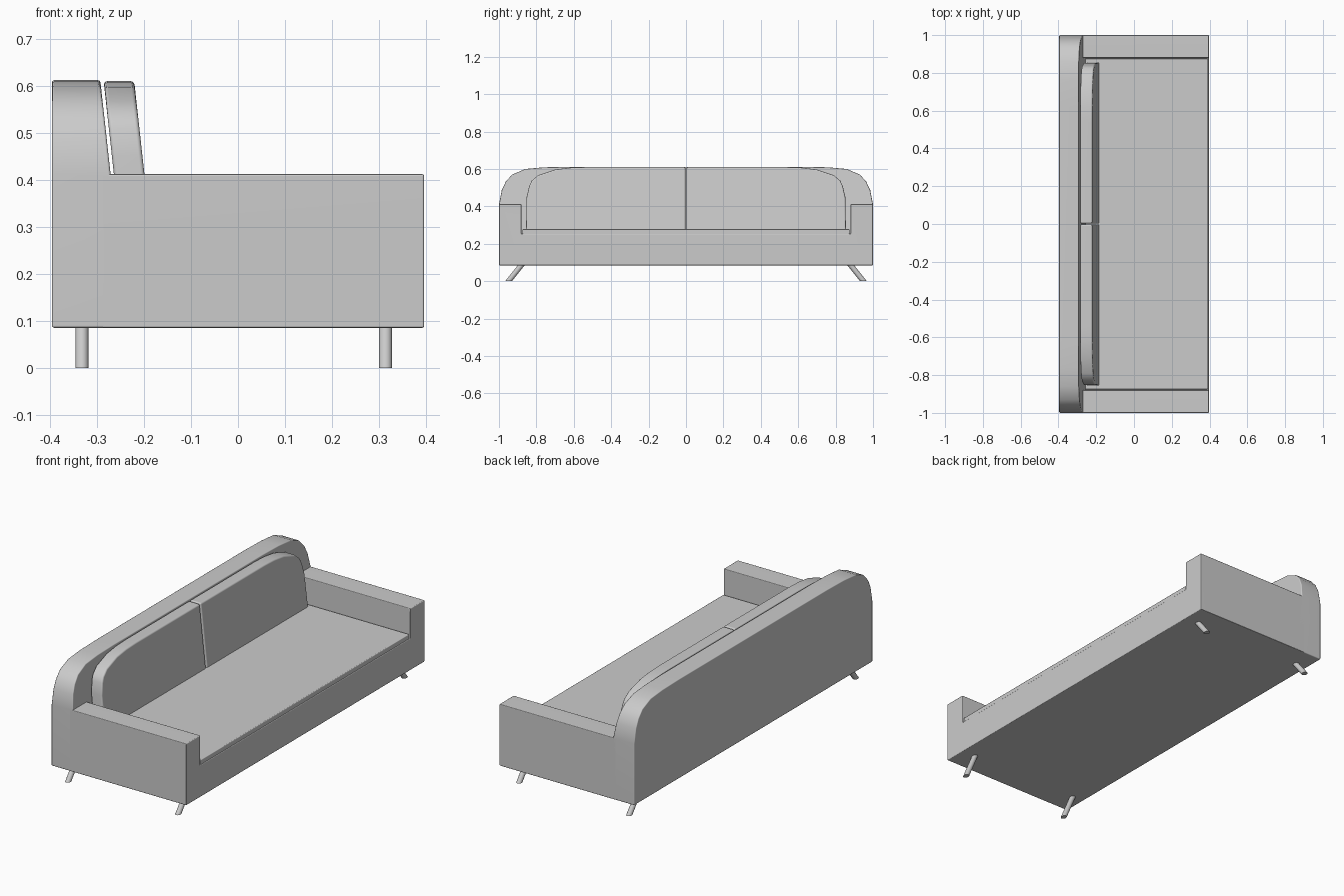
import bpy, bmesh
from math import radians, cos, sin, tau

if "Cube" in bpy.data.objects:
    bpy.data.objects.remove(bpy.data.objects["Cube"])


def finish(name, bm, bevel=0.0, segments=2):
    """Soften hard edges, then turn the bmesh into a smooth-shaded object."""
    bmesh.ops.recalc_face_normals(bm, faces=bm.faces)
    if bevel:
        hard = [e for e in bm.edges if e.calc_face_angle(0) > radians(40)]
        bmesh.ops.bevel(bm, geom=hard, offset=bevel, segments=segments,
                        profile=0.5, affect='EDGES', clamp_overlap=True)
    mesh = bpy.data.meshes.new(name)
    bm.to_mesh(mesh)
    bm.free()
    obj = bpy.data.objects.new(name, mesh)
    bpy.context.collection.objects.link(obj)
    bpy.ops.object.select_all(action='DESELECT')
    obj.select_set(True)
    bpy.context.view_layer.objects.active = obj
    bpy.ops.object.shade_smooth_by_angle(angle=radians(50))
    normals = obj.modifiers.new("weighted_normals", 'WEIGHTED_NORMAL')
    normals.keep_sharp = True
    return obj


def loft(bm, a, b):
    """Closed solid between two matching rings of points."""
    ra, rb = ([bm.verts.new(p) for p in ring] for ring in (a, b))
    bm.faces.new(ra)
    bm.faces.new(rb[::-1])
    n = len(ra)
    for i in range(n):
        j = (i + 1) % n
        bm.faces.new((ra[i], rb[i], rb[j], ra[j]))


def prism(name, profile, rear, front, bevel, segments=2):
    """Extrude a (y, z) profile along x; rear and front give x at height z."""
    bm = bmesh.new()
    loft(bm, [(rear(z), y, z) for y, z in profile],
         [(front(z), y, z) for y, z in profile])
    return finish(name, bm, bevel, segments)


def at(x):
    return lambda z: x


def leaning(x):
    """Backward-leaning plane that passes through x at arm height."""
    return lambda z: x - 0.11 * (z - 0.411)


def mirrored(half):
    return half + [(-y, z) for y, z in reversed(half)]


# Base and arms: one U-shaped section
prism("base_and_arms",
      mirrored([(0.88, 0.254), (0.88, 0.412), (1, 0.412), (1, 0.085)]),
      at(-0.29), at(0.396), 0.004)

# Backrest with rounded upper corners and a leaning front
prism("backrest",
      mirrored([(1, 0.085), (1, 0.41), (0.985, 0.487), (0.964, 0.532),
                (0.93, 0.57), (0.86, 0.60), (0.76, 0.609), (0.62, 0.612)]),
      at(-0.396), leaning(-0.271), 0.005)

# Seat pad set between the arms
prism("seat", mirrored([(0.875, 0.20), (0.875, 0.278)]),
      at(-0.28), at(0.393), 0.004)

# Pair of back cushions
cushion = [(0.003, 0.272), (0.855, 0.272), (0.852, 0.45), (0.838, 0.51),
           (0.825, 0.537), (0.79, 0.567), (0.70, 0.597), (0.62, 0.607),
           (0.54, 0.61), (0.003, 0.61)]
for side, label in ((1, "right"), (-1, "left")):
    prism(f"{label}_back_cushion", [(side * y, z) for y, z in cushion],
          leaning(-0.264), leaning(-0.199), 0.008, 3)

# Splayed round legs, cut level at the floor
for x, row in ((0.314, "front"), (-0.332, "rear")):
    for side, label in ((1, "right"), (-1, "left")):
        rings = [[(x + 0.014 * cos(tau * i / 16),
                   side * y + 0.018 * sin(tau * i / 16), z)
                  for i in range(16)] for y, z in ((0.949, 0), (0.873, 0.095))]
        bm = bmesh.new()
        loft(bm, *rings)
        finish(f"{row}_{label}_leg", bm)
